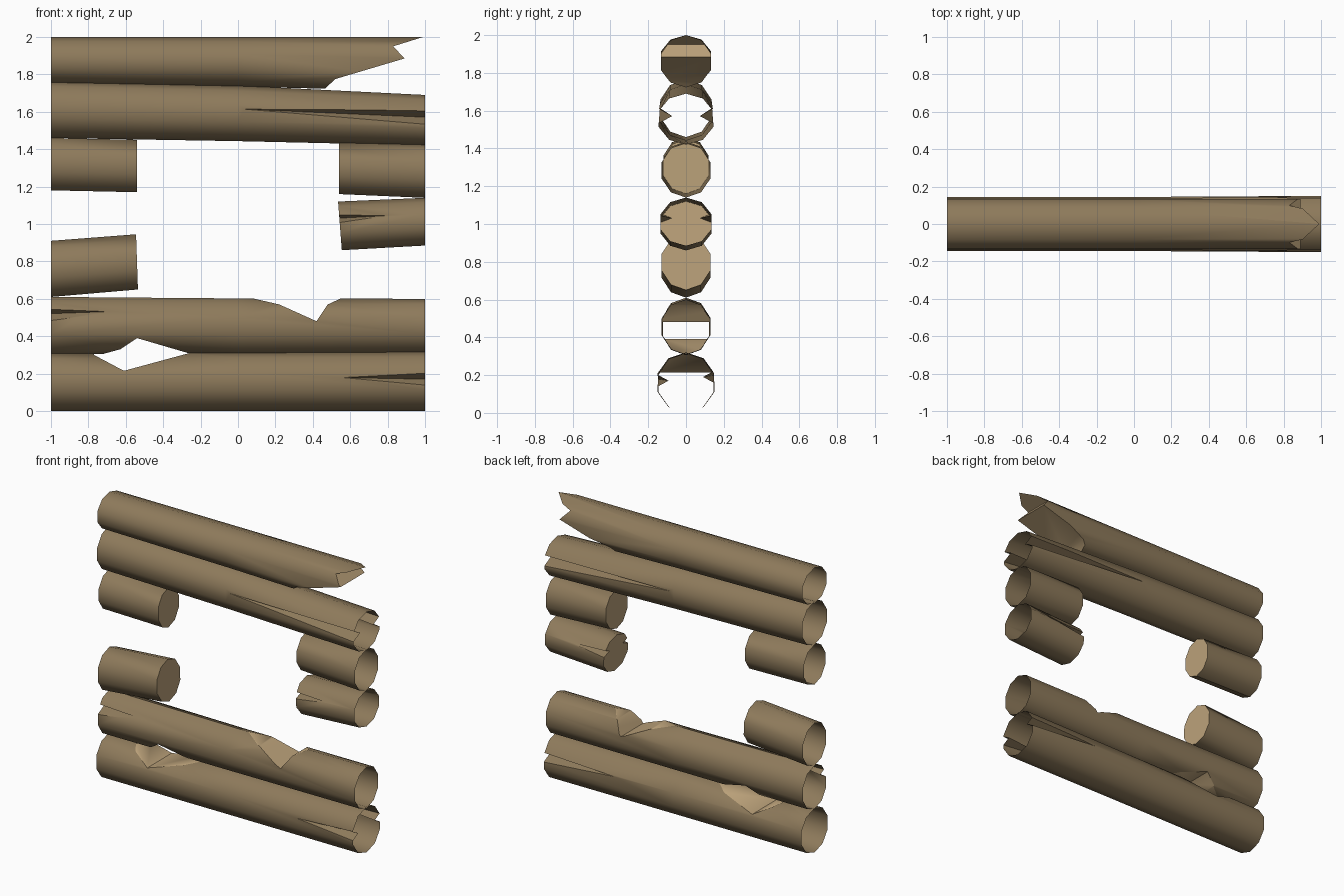
import bpy, bmesh, math

if "Cube" in bpy.data.objects:
    bpy.data.objects.remove(bpy.data.objects["Cube"])

SIDES = 10

def material(name, col):
    m = bpy.data.materials.new(name)
    m.diffuse_color = (*col, 1)
    m.use_nodes = True
    m.node_tree.nodes["Principled BSDF"].inputs["Base Color"].default_value = m.diffuse_color
    return m

BARK = material("brown bark", (0.27, 0.195, 0.105))
CUT = material("pale cut wood", (0.50, 0.36, 0.195))

def new_object(name, bm):
    bmesh.ops.recalc_face_normals(bm, faces=bm.faces)
    me = bpy.data.meshes.new(name)
    bm.to_mesh(me)
    bm.free()
    me.materials.append(BARK)
    me.materials.append(CUT)
    ob = bpy.data.objects.new(name, me)
    bpy.context.collection.objects.link(ob)
    return ob

def prism(points):
    """Broken-wood cutter: x-z outline pushed through the wall in y."""
    bm = bmesh.new()
    rings = [[bm.verts.new((x, y, z)) for x, z in points] for y in (-0.3, 0.3)]
    n = len(points)
    for r in rings:
        bm.faces.new(r)
    for i in range(n):
        j = (i + 1) % n
        bm.faces.new((rings[0][i], rings[0][j], rings[1][j], rings[1][i]))
    for f in bm.faces:
        f.material_index = 1
    return new_object("break_cutter", bm)

def crack(x_end, x_tip, z_end, z_tip, side, y, width=0.07, depth=0.06):
    """Crack cutter: wedge widest at the log end, tapering to a point."""
    bm = bmesh.new()
    d = 0.02 if x_end > x_tip else -0.02
    a = bm.verts.new((x_end + d, side * (y + 0.03), z_end + width * 0.7))
    b = bm.verts.new((x_end + d, side * (y + 0.03), z_end - width * 0.7))
    c = bm.verts.new((x_end + d, side * (y - depth), z_end))
    t = bm.verts.new((x_tip, side * (y + 0.005), z_tip))
    for f in ((a, b, c), (a, b, t), (b, c, t), (c, a, t)):
        bm.faces.new(f)
    return new_object("crack_cutter", bm)

def log(name, stations, cutters=()):
    """stations: (x at bottom, x at top, z bottom, z top, y radius)."""
    bm = bmesh.new()
    rings = []
    for xb, xt, z0, z1, ry in stations:
        ring = []
        for i in range(SIDES):
            a = math.pi / 2 + math.tau * i / SIDES
            k = (math.sin(a) + 1) / 2
            ring.append(bm.verts.new((xb + (xt - xb) * k, ry * math.cos(a), z0 + (z1 - z0) * k)))
        rings.append(ring)
    for r, s in zip(rings, rings[1:]):
        for i in range(SIDES):
            j = (i + 1) % SIDES
            bm.faces.new((r[i], r[j], s[j], s[i]))
    ends = [bm.faces.new(rings[0]), bm.faces.new(rings[-1])]
    # sawn inner ends: bark ring around a pale core
    for f in ends:
        if abs(f.calc_center_median().x) < 0.9:
            bmesh.ops.inset_region(bm, faces=[f], thickness=0.045)
            f.material_index = 1
    ob = new_object(name, bm)
    for c in cutters:
        mod = ob.modifiers.new("cut", 'BOOLEAN')
        mod.operation = 'DIFFERENCE'
        mod.solver = 'EXACT'
        mod.object = c
    dg = bpy.context.evaluated_depsgraph_get()
    me = bpy.data.meshes.new_from_object(ob.evaluated_get(dg))
    ob.modifiers.clear()
    ob.data = me
    for c in cutters:
        bpy.data.objects.remove(c)
    # outer ends are open, so the logs are hollow
    bm = bmesh.new()
    bm.from_mesh(me)
    outer = [f for f in bm.faces if all(abs(v.co.x) > 0.998 for v in f.verts)]
    bmesh.ops.delete(bm, geom=outer, context='FACES')
    bm.to_mesh(me)
    bm.free()
    bpy.ops.object.select_all(action='DESELECT')
    ob.select_set(True)
    bpy.context.view_layer.objects.active = ob
    bpy.ops.object.shade_smooth_by_angle(angle=math.radians(40))

# bottom two full-length logs with a hole broken between them
log("bottom_log",
    [(-1, -1, 0, 0.31, 0.152), (0, 0, 0, 0.315, 0.152), (1, 1, 0, 0.32, 0.158)],
    [prism([(-0.77, 0.30), (-0.61, 0.215), (-0.26, 0.31), (-0.26, 0.4), (-0.77, 0.4)]),
     crack(1, 0.5, 0.17, 0.18, -1, 0.15), crack(1, 0.4, 0.19, 0.2, 1, 0.148)])
log("second_log",
    [(-1, -1, 0.305, 0.61, 0.135), (0, 0, 0.305, 0.602, 0.128), (1, 1, 0.31, 0.6, 0.135)],
    [prism([(0.08, 0.602), (0.22, 0.57), (0.42, 0.48), (0.48, 0.57), (0.55, 0.602),
            (0.55, 0.7), (0.08, 0.7)]),
     prism([(-0.74, 0.30), (-0.63, 0.33), (-0.54, 0.39), (-0.25, 0.305), (-0.25, 0.2), (-0.74, 0.2)]),
     crack(-1, -0.6, 0.52, 0.535, -1, 0.118)])

# short logs on each side of the window
log("lower_left_stub", [(-1, -1, 0.61, 0.91, 0.135), (-0.535, -0.545, 0.65, 0.945, 0.135)])
log("lower_right_stub",
    [(0.555, 0.535, 0.86, 1.12, 0.142), (1, 1, 0.885, 1.14, 0.142)],
    [crack(0.54, 0.8, 1.03, 1.045, s, 0.13, 0.05) for s in (-1, 1)])
log("upper_left_stub", [(-1, -1, 1.18, 1.46, 0.125), (-0.54, -0.54, 1.17, 1.45, 0.12)])
log("upper_right_stub", [(0.54, 0.54, 1.16, 1.437, 0.125), (1, 1, 1.14, 1.427, 0.135)])

# log above the window, split at its right end
log("lintel_log",
    [(-1, -1, 1.46, 1.765, 0.142), (0, 0, 1.443, 1.74, 0.145), (1, 1, 1.42, 1.69, 0.152)],
    [crack(1, -0.1, 1.57, 1.62, s, 0.142, 0.075, 0.07) for s in (-1, 1)])

# top log with its right end snapped off
log("top_log",
    [(-1, -1, 1.75, 2.0, 0.14), (0, 0, 1.735, 2.0, 0.14), (1, 1, 1.71, 2.0, 0.14)],
    [prism([(0.44, 1.70), (0.52, 1.775), (0.89, 1.885), (0.83, 1.95), (0.997, 2.002),
            (1.1, 2.002), (1.1, 1.6), (0.44, 1.6)])])
